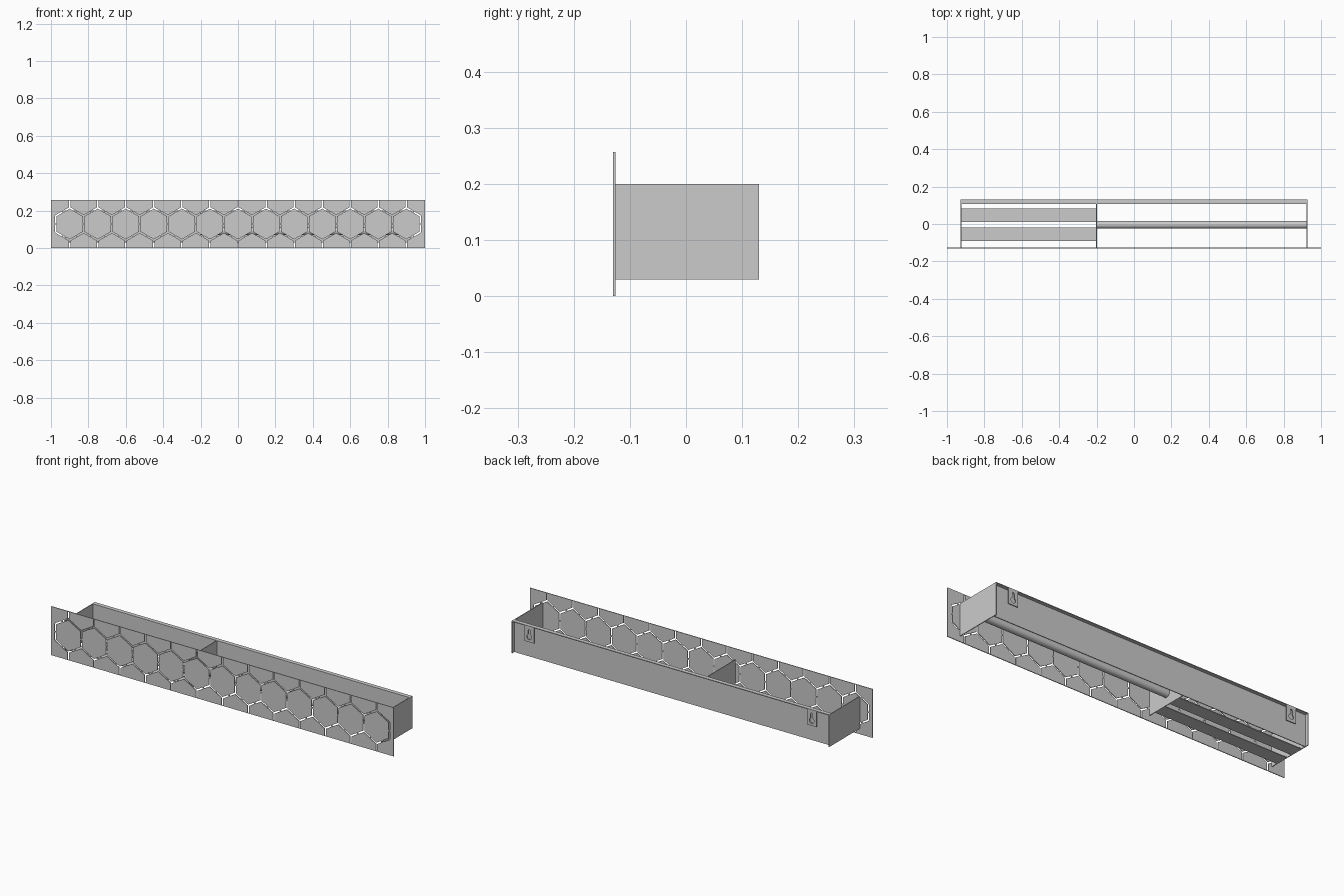
import bpy, bmesh, math

if "Cube" in bpy.data.objects:
    bpy.data.objects.remove(bpy.data.objects["Cube"])

T = 0.004  # sheet thickness


def finish(name, bm):
    bmesh.ops.recalc_face_normals(bm, faces=bm.faces)
    me = bpy.data.meshes.new(name)
    bm.to_mesh(me)
    bm.free()
    ob = bpy.data.objects.new(name, me)
    bpy.context.collection.objects.link(ob)
    return ob


def prisms(name, outlines, y0, y1):
    """Extrude one or more (x, z) outlines from y0 to y1."""
    bm = bmesh.new()
    for pts in outlines:
        a = [bm.verts.new((x, y0, z)) for x, z in pts]
        b = [bm.verts.new((x, y1, z)) for x, z in pts]
        bm.faces.new(a)
        bm.faces.new(b[::-1])
        for i in range(len(a)):
            j = (i + 1) % len(a)
            bm.faces.new((a[i], a[j], b[j], b[i]))
    return finish(name, bm)


def rect(x0, x1, z0, z1):
    return [(x0, z0), (x1, z0), (x1, z1), (x0, z1)]


def box(name, x0, x1, y0, y1, z0, z1):
    return prisms(name, [rect(x0, x1, z0, z1)], y0, y1)


def cut(ob, cutter):
    m = ob.modifiers.new("cut", 'BOOLEAN')
    m.operation = 'DIFFERENCE'
    m.solver = 'EXACT'
    m.object = cutter
    cutter.hide_render = True
    cutter.hide_viewport = True


def y_slot(cx, cz, arms, w=0.008):
    """Three-armed slot outline; arms = [(angle, length)], 120 degrees apart."""
    pts = []
    for deg, length in arms:
        a = math.radians(deg)
        d, n = (math.cos(a), math.sin(a)), (-math.sin(a), math.cos(a))
        for s in (-1, 1):
            pts.append((cx + d[0] * length + s * n[0] * w / 2,
                        cz + d[1] * length + s * n[1] * w / 2))
        b = a + math.radians(60)
        r = w / 2 / math.sin(math.radians(60))
        pts.append((cx + r * math.cos(b), cz + r * math.sin(b)))
    return pts


# Front panel with a row of slotted hexagons
ZC, PITCH, ARM, STUB = 0.1285, 0.15, 0.04, 0.0028
R = PITCH / math.sqrt(3)
slots = []
for i in range(13):
    x = (i - 6) * PITCH
    slots.append(y_slot(x, ZC + R, [(90, ARM), (210, ARM), (330, ARM)]))
    slots.append(y_slot(x, ZC - R, [(30, ARM), (150, ARM), (270, ARM)]))
for i in range(14):
    x = (i - 6.5) * PITCH
    left = STUB if i == 0 else ARM
    right = STUB if i == 13 else ARM
    slots.append(y_slot(x, ZC + R / 2, [(30, right), (150, left), (270, ARM)]))
    slots.append(y_slot(x, ZC - R / 2, [(90, ARM), (210, left), (330, right)]))
front = box("front_panel", -1, 1, -0.13, -0.126, 0, 0.257)
cut(front, prisms("slot_cutter", slots, -0.15, -0.11))

# End plates and divider
for side, x in (("left", -0.927), ("right", 0.923)):
    box(side + "_end_plate", x, x + T, -0.126, 0.13, 0.03, 0.2)
box("divider", -0.202, -0.198, -0.126, 0.11, 0.03, 0.2)

# Recessed back panel with a top flange
box("back_panel", -0.923, 0.923, 0.108, 0.112, 0.03, 0.2)
box("back_flange", -0.923, 0.923, 0.112, 0.13, 0.196, 0.2)

# Keyhole hanging tabs
for side, x in (("left", -0.825), ("right", 0.825)):
    tab = box(side + "_hanging_tab", x - 0.028, x + 0.028, 0.126, 0.13, 0.115, 0.197)
    rad, zc, half = 0.014, 0.142, 0.006
    a0 = math.acos(half / rad)
    span = 2 * math.pi - (math.pi - 2 * a0)
    hole = []
    for k in range(21):
        a = math.pi - a0 + span * k / 20
        hole.append((x + rad * math.cos(a), zc + rad * math.sin(a)))
    for k in range(9):
        a = math.pi * k / 8
        hole.append((x + half * math.cos(a), 0.176 + half * math.sin(a)))
    cut(tab, prisms(side + "_keyhole_cutter", [hole], 0.12, 0.14))

# Two shelf strips in the left bay
box("rear_shelf_strip", -0.923, -0.202, 0.012, 0.083, 0.03, 0.034)
box("front_shelf_strip", -0.923, -0.202, -0.091, -0.02, 0.03, 0.034)

# Round hanging rod in the right bay
bpy.ops.mesh.primitive_cylinder_add(vertices=32, radius=0.02, depth=1.121,
                                    location=(0.3625, -0.004, 0.09),
                                    rotation=(0, math.pi / 2, 0))
rod = bpy.context.object
rod.name = "hanging_rod"
bpy.ops.object.shade_smooth_by_angle()
